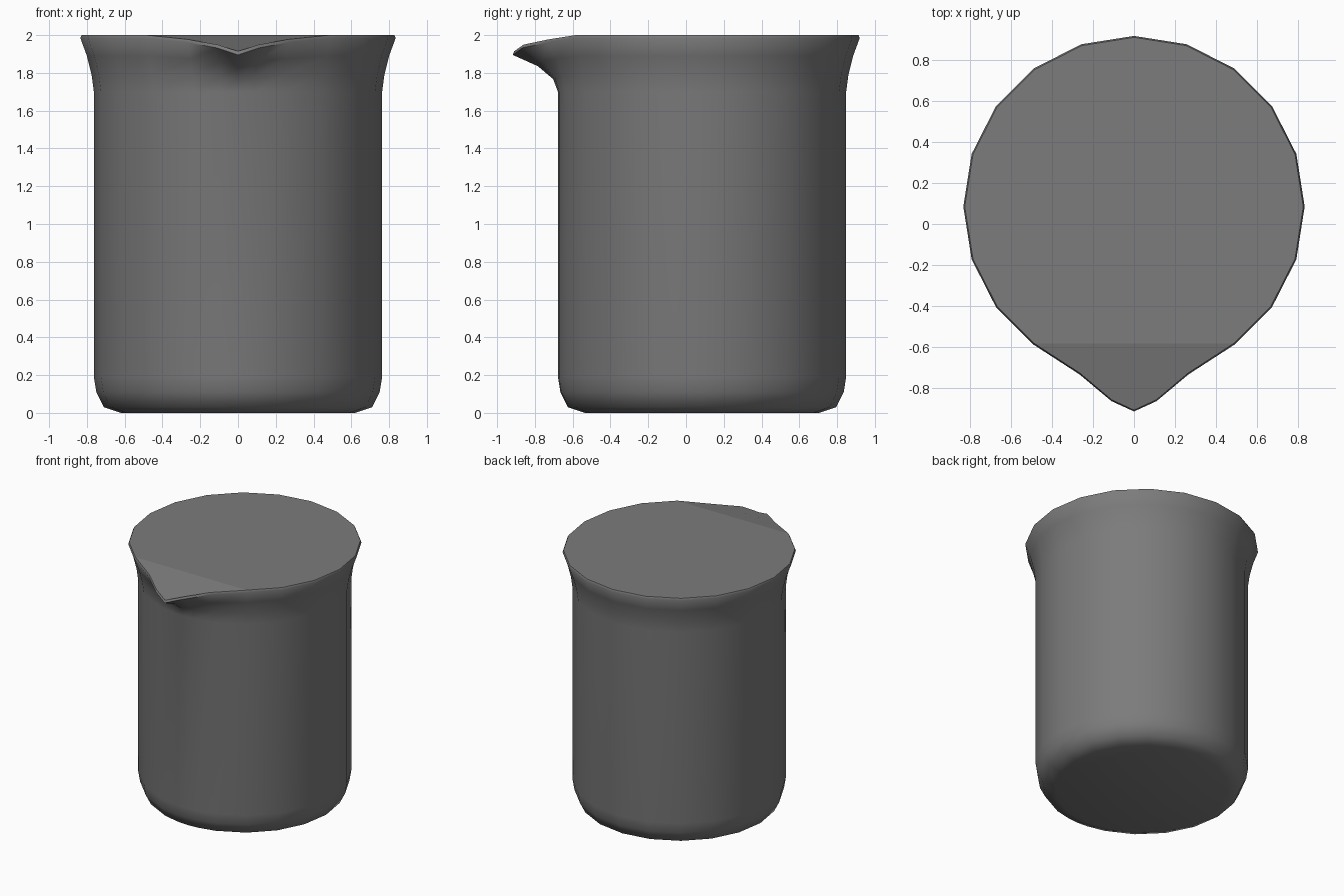
import bpy, bmesh, math

if "Cube" in bpy.data.objects:
    bpy.data.objects.remove(bpy.data.objects["Cube"])

CY = 0.085  # axis of the round body; the spout reaches out to -y

# Outer profile: radius, height, spout reach weight, spout dip weight
profile = [(0.62, 0.0, 0, 0), (0.71, 0.03, 0, 0), (0.75, 0.11, 0, 0),
           (0.763, 0.19, 0, 0), (0.763, 1.70, 0, 0), (0.775, 1.79, 0.08, 0.25),
           (0.80, 1.89, 0.42, 0.6), (0.835, 1.985, 1, 1), (0.828, 2.0, 1, 0.95)]

# Spout: angle from the front -> (outward pull, drop) at the rim
spout = {0: (0.167, -0.09), 6.6: (0.123, -0.053), 18: (0.028, -0.024)}

# Twenty sides plus one extra column on each side of the spout tip
angles = sorted([a * 18 for a in range(-9, 11)] + [-6.6, 6.6])

bm = bmesh.new()
rings = []
for r, z, wr, wz in profile:
    ring = []
    for a in angles:
        dr, dz = spout.get(abs(a), (0, 0))
        rad = r + dr * wr
        t = math.radians(a)
        ring.append(bm.verts.new((rad * math.sin(t), CY - rad * math.cos(t), z + dz * wz)))
    rings.append(ring)

# Walls
n = len(angles)
for lo, hi in zip(rings, rings[1:]):
    for i in range(n):
        j = (i + 1) % n
        bm.faces.new((lo[i], lo[j], hi[j], hi[i]))

# Base and closed top; the top folds down into the spout
bm.faces.new(rings[0][::-1])
top = rings[-1]
left, right = angles.index(-36), angles.index(36)
caps = [bm.faces.new(top[right:] + top[:left + 1]),
        bm.faces.new(top[left:right + 1])]
bmesh.ops.recalc_face_normals(bm, faces=bm.faces)
bm.faces.index_update()
cap_ids = [f.index for f in caps]

mesh = bpy.data.meshes.new("beaker")
bm.to_mesh(mesh)
bm.free()
beaker = bpy.data.objects.new("beaker", mesh)
bpy.context.collection.objects.link(beaker)
bpy.context.view_layer.objects.active = beaker
beaker.select_set(True)

# Smooth body, flat top
bpy.ops.object.shade_smooth_by_angle(angle=math.radians(60))
for i in cap_ids:
    mesh.polygons[i].use_smooth = False

# Dark grey
dark = bpy.data.materials.new("dark_grey")
dark.diffuse_color = (0.2, 0.2, 0.2, 1)
dark.use_nodes = True
dark.node_tree.nodes["Principled BSDF"].inputs["Base Color"].default_value = dark.diffuse_color
mesh.materials.append(dark)
